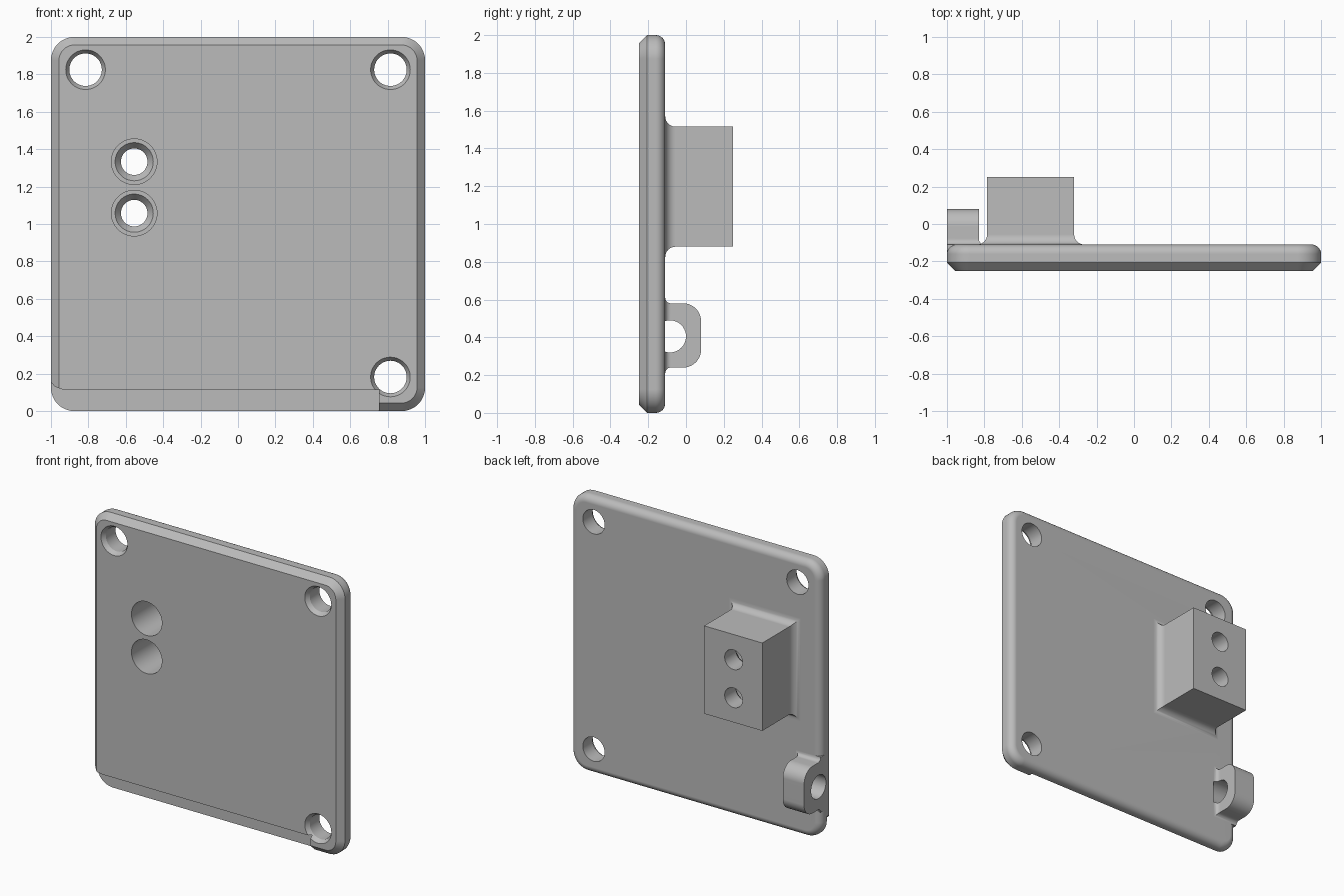
import bpy, bmesh
from math import sin, cos, pi, radians

cube = bpy.data.objects.get("Cube")
if cube:
    bpy.data.objects.remove(cube, do_unlink=True)

grey = bpy.data.materials.new("plain grey")
grey.use_nodes = True
colour = (0.5, 0.5, 0.5, 1)
grey.diffuse_color = colour
grey.node_tree.nodes["Principled BSDF"].inputs["Base Color"].default_value = colour


def loft(name, rings):
    """Closed solid skinned through rings of equal point count."""
    bm = bmesh.new()
    loops = [[bm.verts.new(p) for p in ring] for ring in rings]
    n = len(loops[0])
    for a, b in zip(loops, loops[1:]):
        for i in range(n):
            j = (i + 1) % n
            bm.faces.new((a[i], a[j], b[j], b[i]))
    bm.faces.new(loops[0])
    bm.faces.new(loops[-1])
    bmesh.ops.recalc_face_normals(bm, faces=bm.faces)
    mesh = bpy.data.meshes.new(name)
    bm.to_mesh(mesh)
    bm.free()
    mesh.materials.append(grey)
    ob = bpy.data.objects.new(name, mesh)
    bpy.context.collection.objects.link(ob)
    return ob


def rounded(u0, u1, v0, v1, radii, steps=10):
    """Rectangle with corner radii, counter-clockwise from the top right."""
    corners = ((u1, v1, -1, -1), (u0, v1, 1, -1), (u0, v0, 1, 1), (u1, v0, -1, 1))
    pts = []
    for k, ((u, v, su, sv), r) in enumerate(zip(corners, radii)):
        if r == 0:
            pts.append((u, v))
            continue
        for i in range(steps + 1):
            a = (k + i / steps) * pi / 2
            pts.append((u + su * r + r * cos(a), v + sv * r + r * sin(a)))
    return pts


def at_y(pts, y):
    return [(u, y, v) for u, v in pts]


def round_cutter(name, x, z, profile, sides=48):
    """Stepped hole along y; profile holds (y, radius) pairs."""
    angles = [2 * pi * i / sides for i in range(sides)]
    return loft(name, [[(x + r * cos(a), y, z + r * sin(a)) for a in angles]
                       for y, r in profile])


def skirted_block(name, x0, x1, z0, z1, y_end, r, flush=False):
    """Block whose foot flares into the plate with a concave fillet."""
    def ring(y, o):
        return at_y(rounded(x0 - (0 if flush else o), x1 + o, z0 - o, z1 + o, [0] * 4), y)
    steps = 8
    arc = [(BACK + r * (1 - cos(t)), r * (1 - sin(t)))
           for t in (pi / 2 * i / steps for i in range(steps + 1))]
    # the arc starts tangent to the plate and ends tangent to the block wall
    arc = [(BACK + r - (r * cos(t)), r - r * sin(t))
           for t in (pi / 2 * i / steps for i in range(steps + 1))]
    rings = [ring(BACK - 0.05, r)] + [ring(y, o) for y, o in arc]
    return loft(name, rings + [ring(y_end, 0)])


def combine(target, other, operation):
    mod = target.modifiers.new(operation.lower(), "BOOLEAN")
    mod.operation = operation
    mod.solver = "EXACT"
    mod.object = other
    bpy.context.view_layer.objects.active = target
    bpy.ops.object.modifier_apply(modifier=mod.name)
    bpy.data.objects.remove(other, do_unlink=True)


FRONT, BACK = -0.25, -0.11

# Plate: chamfered front rim, rounded back rim
edge = 0.05
profile = [(FRONT, 0.043), (-0.207, 0)]
for i in range(9):
    t = pi / 2 * i / 8
    profile.append((BACK - edge + edge * sin(t), edge * (1 - cos(t))))
plate = loft("mounting_plate", [
    at_y(rounded(-1 + o, 1 - o, o, 2 - o, [0.125 - o] * 4), y) for y, o in profile])

# Screw block on the back
combine(plate, skirted_block("screw_block", -0.785, -0.32, 0.88, 1.515, 0.25, 0.055), "UNION")

# Loop lug at the back edge, with its fillet foot
combine(plate, skirted_block("lug_foot", -1, -0.83, 0.24, 0.58, BACK + 0.04, 0.03, True), "UNION")
lug_outline = rounded(-0.16, 0.08, 0.24, 0.58, [0.095, 0, 0, 0.095])
combine(plate, loft("lug", [[(x, y, z) for y, z in lug_outline] for x in (-1, -0.83)]), "UNION")
ring = [(-0.085 + 0.085 * cos(2 * pi * i / 40), 0.405 + 0.085 * sin(2 * pi * i / 40))
        for i in range(40)]
combine(plate, loft("lug_hole", [[(x, y, z) for y, z in ring] for x in (-1.1, -0.8)]), "DIFFERENCE")

# Shallow step along the lower front edge
step = [(-1.1, -0.1), (0.755, -0.1), (0.755, 0.112), (-0.91, 0.112),
        (-0.95, 0.118), (-0.98, 0.132), (-1, 0.155), (-1.1, 0.155)]
combine(plate, loft("step_cutter", [at_y(step, -0.4), at_y(step, -0.18)]), "DIFFERENCE")

# Corner holes with a countersunk front
for x, z in ((-0.815, 1.825), (0.815, 1.825), (0.815, 0.182)):
    combine(plate, round_cutter("corner_hole", x, z, [
        (-0.3, 0.106), (FRONT, 0.106), (-0.22, 0.087), (0, 0.087)]), "DIFFERENCE")

# Deep stepped screw holes through the block
for z in (1.333, 1.058):
    combine(plate, round_cutter("screw_hole", -0.555, z, [
        (-0.4, 0.122), (0.08, 0.122), (0.08, 0.102), (0.12, 0.071), (0.4, 0.071)]), "DIFFERENCE")

# Smooth fillets and bores, crisp edges elsewhere
bpy.ops.object.select_all(action="DESELECT")
plate.select_set(True)
bpy.context.view_layer.objects.active = plate
bpy.ops.object.shade_smooth_by_angle(angle=radians(30))
weighted = plate.modifiers.new("flat_face_normals", "WEIGHTED_NORMAL")
weighted.keep_sharp = True
